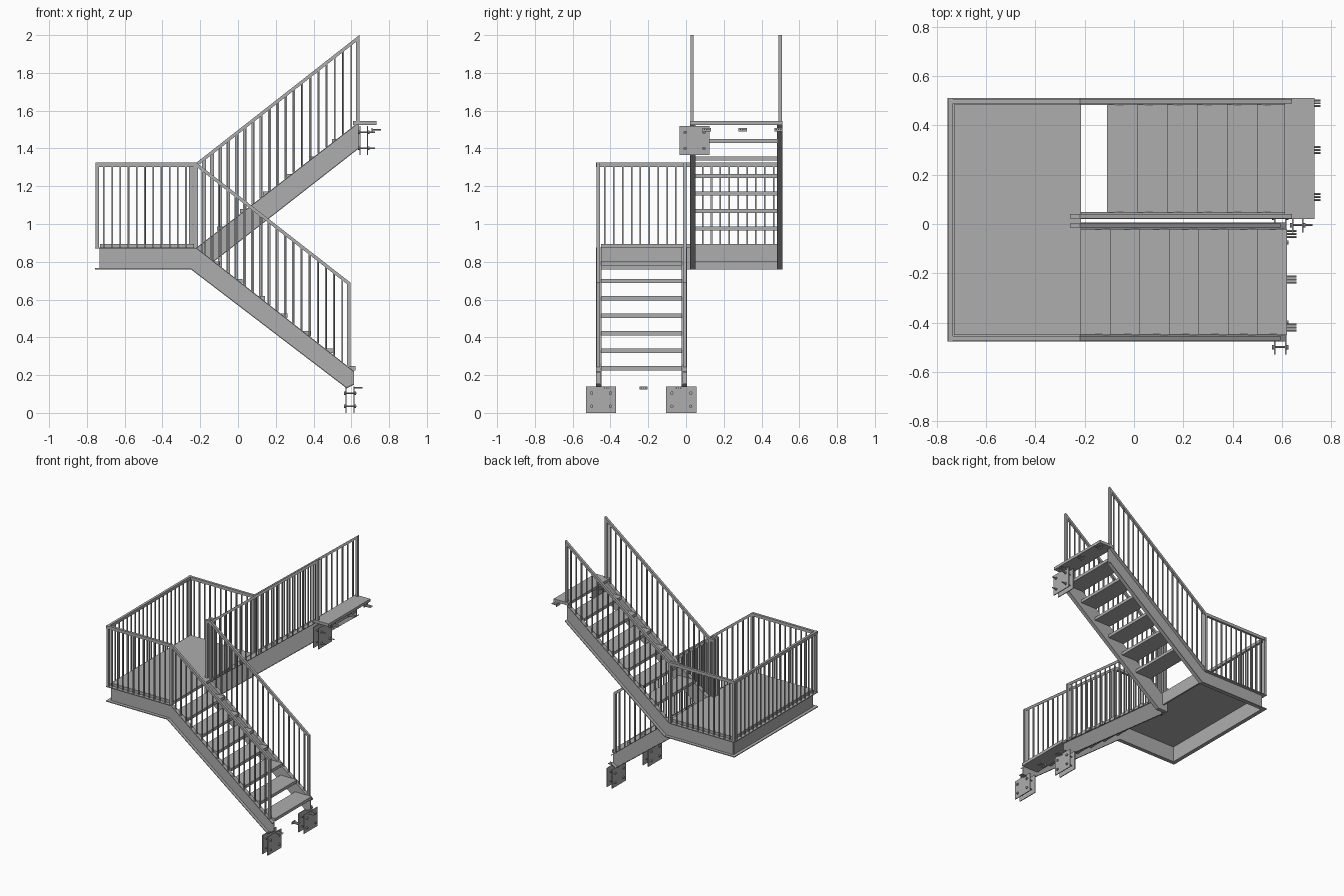
import bpy, bmesh
from mathutils import Matrix, Vector

cube = bpy.data.objects.get("Cube")
if cube:
    bpy.data.objects.remove(cube)

steel = bpy.data.materials.new("grey steel")
steel.use_nodes = True
COLOUR = (0.42, 0.42, 0.42, 1)
steel.diffuse_color = COLOUR
steel.node_tree.nodes["Principled BSDF"].inputs["Base Color"].default_value = COLOUR


def finish(name, bm):
    bmesh.ops.recalc_face_normals(bm, faces=bm.faces)
    mesh = bpy.data.meshes.new(name)
    bm.to_mesh(mesh)
    bm.free()
    mesh.materials.append(steel)
    obj = bpy.data.objects.new(name, mesh)
    bpy.context.collection.objects.link(obj)


def add_prism(bm, outline, y0, y1):
    """Side outline (x, z) extruded from y0 to y1."""
    face = bm.faces.new([bm.verts.new((x, y0, z)) for x, z in outline])
    out = bmesh.ops.extrude_face_region(bm, geom=[face])["geom"]
    verts = [g for g in out if isinstance(g, bmesh.types.BMVert)]
    bmesh.ops.translate(bm, verts=verts, vec=(0, y1 - y0, 0))


def add_box(bm, x0, x1, y0, y1, z0, z1):
    add_prism(bm, [(x0, z0), (x1, z0), (x1, z1), (x0, z1)], y0, y1)


def add_band(bm, path, drop, y0, y1):
    """Strip following a path, hanging down by drop."""
    add_prism(bm, path + [(x, z - drop) for x, z in reversed(path)], y0, y1)


def add_bolt(bm, x0, x1, y, z, r):
    mat = Matrix.Translation(((x0 + x1) / 2, y, z)) @ Matrix.Rotation(1.5708, 4, "Y")
    bmesh.ops.create_cone(bm, cap_ends=True, segments=8, radius1=r, radius2=r,
                          depth=x1 - x0, matrix=mat)


def height(path, x):
    for (xa, za), (xb, zb) in zip(path, path[1:]):
        if xa <= x <= xb:
            return za + (zb - za) * (x - xa) / (xb - xa)
    return path[-1][1]


T = 0.006          # flange and web thickness
FLANGE = 0.026     # flange width
DECK = 0.875       # top of landing frame
KNEE = -0.22       # where the flights leave the landing
EDGE = -0.73       # outer web of the landing
INNER = -0.26      # start of the inner stringers
RAIL = 1.325       # landing rail height


def stringer(name, top, bottom, web, out):
    """Channel beam whose flanges point outwards."""
    bm = bmesh.new()
    add_prism(bm, top + bottom[::-1], web - T / 2, web + T / 2)
    ya, yb = sorted((web, web + out * FLANGE))
    add_band(bm, top, T, ya, yb)
    add_band(bm, [(x, z + T) for x, z in bottom], T, ya, yb)
    finish(name, bm)


def railing(name, top, base, y, spacing, posts):
    """Handrail, end posts and evenly spaced balusters."""
    bm = bmesh.new()
    w = 0.009
    add_band(bm, top, 0.022, y - w, y + w)
    for x in posts:
        add_box(bm, x - w, x + w, y - w, y + w, height(base, x), height(top, x) - 0.01)
    start, end = top[0][0], top[-1][0]
    n = round((end - start) / spacing)
    for i in range(1, n):
        x = start + (end - start) * i / n
        add_box(bm, x - 0.004, x + 0.004, y - 0.004, y + 0.004,
                height(base, x), height(top, x) - 0.01)
    finish(name, bm)


# Stringers and railings: flight ends, outer side includes the landing
lower_top, lower_bot = [(KNEE, DECK), (0.615, 0.22)], [(-0.25, 0.76), (0.575, 0.13), (0.615, 0.15)]
upper_top, upper_bot = [(KNEE, DECK), (0.64, 1.54)], [(-0.18, 0.76), (0.64, 1.40)]
lower_rail, upper_rail = [(KNEE, RAIL), (0.595, 0.69)], [(KNEE, RAIL), (0.642, 2.0)]
flights = [
    ("lower", lower_top, lower_bot, lower_rail, 0.586, (-0.45, -1), (-0.02, 1)),
    ("upper", upper_top, upper_bot, upper_rail, 0.633, (0.485, 1), (0.046, -1)),
]
for name, top, bot, rail, post, outer, inner in flights:
    for side, x0, (web, out) in (("outer", EDGE, outer), ("inner", INNER, inner)):
        path = [(x0, DECK)] + top
        stringer(f"{name}_{side}_stringer", path, [(x0, 0.76)] + bot, web, out)
        xr = EDGE - 0.024 if side == "outer" else INNER
        railing(f"{name}_{side}_railing", [(xr, RAIL)] + rail,
                [(xr, DECK)] + top, web + out * 0.014, 0.0435,
                [xr + 0.009, KNEE, post])

# Landing end beam with flanges, and its railing
Y0, Y1 = -0.476, 0.511
bm = bmesh.new()
add_box(bm, EDGE - T / 2, EDGE + T / 2, -0.45, 0.485, 0.76, DECK)
for z in (0.76, DECK - T):
    add_box(bm, EDGE - FLANGE, EDGE, Y0, Y1, z, z + T)
finish("landing_end_beam", bm)

bm = bmesh.new()
X = EDGE - 0.014
add_box(bm, X - 0.009, X + 0.009, Y0, Y1, RAIL - 0.022, RAIL)
for i in range(1, 21):
    y = Y0 + (Y1 - Y0) * i / 21
    add_box(bm, X - 0.004, X + 0.004, y - 0.004, y + 0.004, DECK, RAIL - 0.01)
finish("landing_end_railing", bm)

# Landing floor with turned-down edge
bm = bmesh.new()
add_box(bm, EDGE, KNEE + 0.005, -0.45, 0.485, DECK, 0.895)
add_box(bm, KNEE - T, KNEE + 0.005, 0.046, 0.485, 0.80, DECK)
finish("landing_floor", bm)

# Treads
RUN, RISE, DEPTH, THICK = 0.1217, 0.0925, 0.135, 0.022
for name, d, ya, yb in (("lower", -1, -0.45, -0.02), ("upper", 1, 0.046, 0.485)):
    bm = bmesh.new()
    for i in range(1, 8 if d < 0 else 7):
        z = 0.895 + d * RISE * i
        nose = -0.232 + RUN * i
        if d < 0:
            nose = KNEE + 0.005 + RUN * i * 0.982
            add_box(bm, nose - DEPTH, nose, ya, yb, z - THICK, z)
        else:
            add_box(bm, nose, nose + DEPTH, ya, yb, z - THICK, z)
    finish(f"{name}_treads", bm)

# Top platform
bm = bmesh.new()
add_box(bm, 0.61, 0.732, 0.02, Y1, 1.525, 1.545)
finish("top_platform", bm)


# Anchor brackets: two plates clamped by bolts
def bracket(name, xa, xb, y, z0, z1, reach):
    bm = bmesh.new()
    for x in (xa, xb):
        add_box(bm, x - 0.003, x + 0.003, y - 0.08, y + 0.08, z0, z1)
    for dy in (-0.05, 0.05):
        for z in (z0 + 0.035, z1 - 0.035):
            add_bolt(bm, xa - 0.01, xb + reach, y + dy, z, 0.004)
            for x in (xa - 0.007, xb + 0.007):
                add_bolt(bm, x - 0.004, x + 0.004, y + dy, z, 0.009)
    finish(name, bm)


bracket("front_foot_bracket", 0.572, 0.615, -0.45, 0, 0.14, 0.012)
bracket("middle_foot_bracket", 0.572, 0.615, -0.025, 0, 0.14, 0.012)
bracket("top_bracket", 0.645, 0.685, 0.045, 1.365, 1.52, 0.04)

# Small stud clips along the flight ends
for name, x, z, ys in (("lower", 0.612, 0.132, (-0.42, -0.225, -0.04)),
                       ("upper", 0.708, 1.5, (0.11, 0.3, 0.49))):
    bm = bmesh.new()
    for y in ys:
        add_box(bm, x, x + 0.005, y - 0.022, y + 0.022, z - 0.009, z + 0.009)
        for dy in (-0.012, 0, 0.012):
            add_bolt(bm, x, x + 0.048, y + dy, z, 0.004)
    finish(f"{name}_stud_clips", bm)
